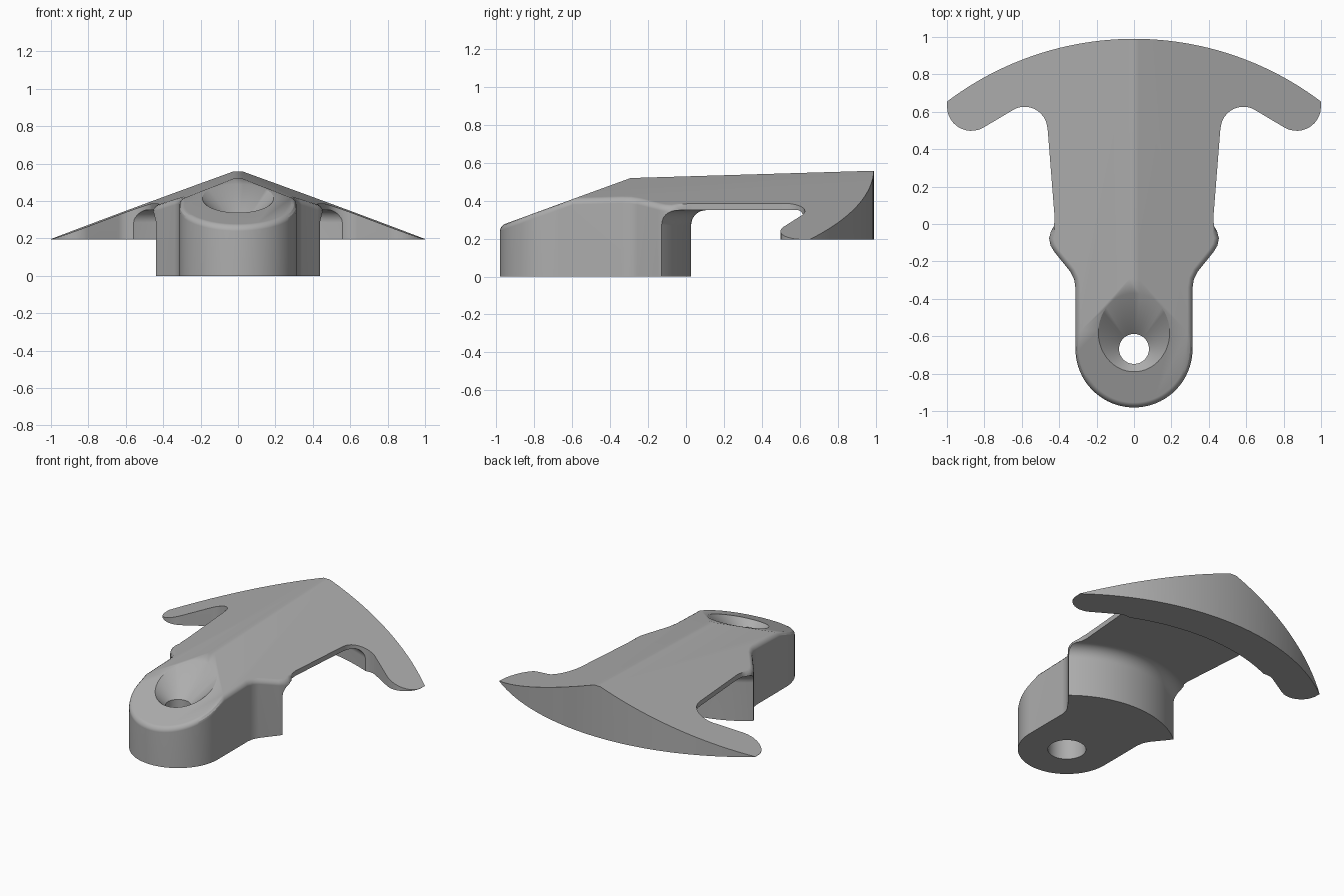
import bpy, bmesh, math
from mathutils import Vector

if "Cube" in bpy.data.objects:
    bpy.data.objects.remove(bpy.data.objects["Cube"], do_unlink=True)

AXIS_Y = -0.668  # screw axis, shared centre of every arc in plan

grey = bpy.data.materials.new("satin grey")
grey.use_nodes = True
grey.diffuse_color = (0.42, 0.42, 0.42, 1)
grey.node_tree.nodes["Principled BSDF"].inputs["Base Color"].default_value = grey.diffuse_color


def make_object(name, bm):
    bmesh.ops.recalc_face_normals(bm, faces=bm.faces)
    mesh = bpy.data.meshes.new(name)
    bm.to_mesh(mesh)
    bm.free()
    mesh.materials.append(grey)
    obj = bpy.data.objects.new(name, mesh)
    bpy.context.collection.objects.link(obj)
    return obj


def arc(cx, cy, r, start, end, n):
    angles = [math.radians(start + (end - start) * i / n) for i in range(n + 1)]
    return [(cx + r * math.cos(a), cy + r * math.sin(a)) for a in angles]


def lathe(name, profile, steps=96):
    """Revolve a closed (radius, height) profile around the screw axis."""
    bm = bmesh.new()
    rings = []
    for i in range(steps):
        a = math.tau * i / steps
        rings.append([bm.verts.new((r * math.cos(a), AXIS_Y + r * math.sin(a), z))
                      for r, z in profile])
    n = len(profile)
    for i in range(steps):
        a, b = rings[i], rings[(i + 1) % steps]
        for j in range(n):
            k = (j + 1) % n
            bm.faces.new((a[j], b[j], b[k], a[k]))
    bmesh.ops.remove_doubles(bm, verts=bm.verts, dist=1e-5)
    obj = make_object(name, bm)
    obj.hide_render = True
    return obj


# Plan outline: rounded nose, bump, tapered arm, bay and wing on one side
half = arc(0, AXIS_Y, 0.313, -90, 0, 20)
half += [(0.313, -0.34), (0.32, -0.295), (0.34, -0.255), (0.425, -0.15),
         (0.446, -0.115), (0.454, -0.075), (0.445, -0.04), (0.428, -0.012), (0.424, 0.03)]
half += [(0.461, 0.5)] + arc(0.585, 0.505, 0.122, 170, 65, 9)
half += arc(0.87, 0.628, 0.13, 240, 350, 10)
outer_radius = 0.99 - AXIS_Y
wing_angle = math.degrees(math.asin(1 / outer_radius))
half += arc(0, AXIS_Y, outer_radius, 90 - wing_angle, 90, 24)
outline = half + [(-x, y) for x, y in reversed(half[1:-1])]

bm = bmesh.new()
base = bm.faces.new([bm.verts.new((x, y, 0)) for x, y in outline])
top = bmesh.ops.extrude_face_region(bm, geom=[base])
bmesh.ops.translate(bm, vec=(0, 0, 1), verts=[v for v in top["geom"] if isinstance(v, bmesh.types.BMVert)])
bmesh.ops.recalc_face_normals(bm, faces=bm.faces)

# Roof: two side slopes, softened ridge, sloping nose
for point, normal in (((0, 1, 0.567), (0.36, -0.03, 1)),
                      ((0, 1, 0.567), (-0.36, -0.03, 1)),
                      ((0, 1, 0.558), (0, -0.03, 1)),
                      ((0, -0.29, 0.52), (0, -0.365, 1))):
    cut = bmesh.ops.bisect_plane(bm, geom=bm.verts[:] + bm.edges[:] + bm.faces[:], dist=1e-5,
                                 plane_co=point, plane_no=Vector(normal).normalized(),
                                 clear_outer=True)
    rim = [e for e in bm.edges if e.is_boundary]
    bmesh.ops.edgeloop_fill(bm, edges=rim)
    bmesh.ops.recalc_face_normals(bm, faces=bm.faces)

# Rounded upper rim around the nose and bump
rim = [e for e in bm.edges
       if max(v.co.y for v in e.verts) < 0 and min(v.co.z for v in e.verts) > 0.1
       and len(e.link_faces) == 2
       and min(abs(f.normal.z) for f in e.link_faces) < 0.1
       and max(f.normal.z for f in e.link_faces) > 0.5]
bmesh.ops.bevel(bm, geom=rim, offset=0.028, segments=3, profile=0.5, affect='EDGES', clamp_overlap=False)
body = make_object("hook_body", bm)

# Ring-shaped undercut between the block and the hook, filleted at the top
undercut_profile = [(0.695, -0.1)] + arc(0.775, 0.27, 0.08, 180, 90, 8)
undercut_profile += arc(1.34, 0.285, 0.067, 90, 0, 8) + [(1.407, 0.195), (2.2, 0.195), (2.2, -0.1)]
undercut = lathe("undercut_cutter", undercut_profile, 160)

# Countersunk screw hole
screw_hole = lathe("screw_hole_cutter", [(0, -0.1), (0.122, -0.1), (0.122, 0.2), (0.08, 0.2),
                                         (0.08, 0.301), (0.424, 0.6), (0, 0.6)], 64)

for cutter in (undercut, screw_hole):
    mod = body.modifiers.new(cutter.name, 'BOOLEAN')
    mod.operation = 'DIFFERENCE'
    mod.solver = 'EXACT'
    mod.object = cutter
graph = bpy.context.evaluated_depsgraph_get()
finished = bpy.data.meshes.new_from_object(body.evaluated_get(graph))
body.modifiers.clear()
body.data = finished
for cutter in (undercut, screw_hole):
    bpy.data.objects.remove(cutter, do_unlink=True)

# Smooth curved walls, sharp creases
bpy.ops.object.select_all(action='DESELECT')
body.select_set(True)
bpy.context.view_layer.objects.active = body
bpy.ops.object.shade_smooth_by_angle(angle=math.radians(26))
weighted = body.modifiers.new("weighted_normals", 'WEIGHTED_NORMAL')
weighted.keep_sharp = True
